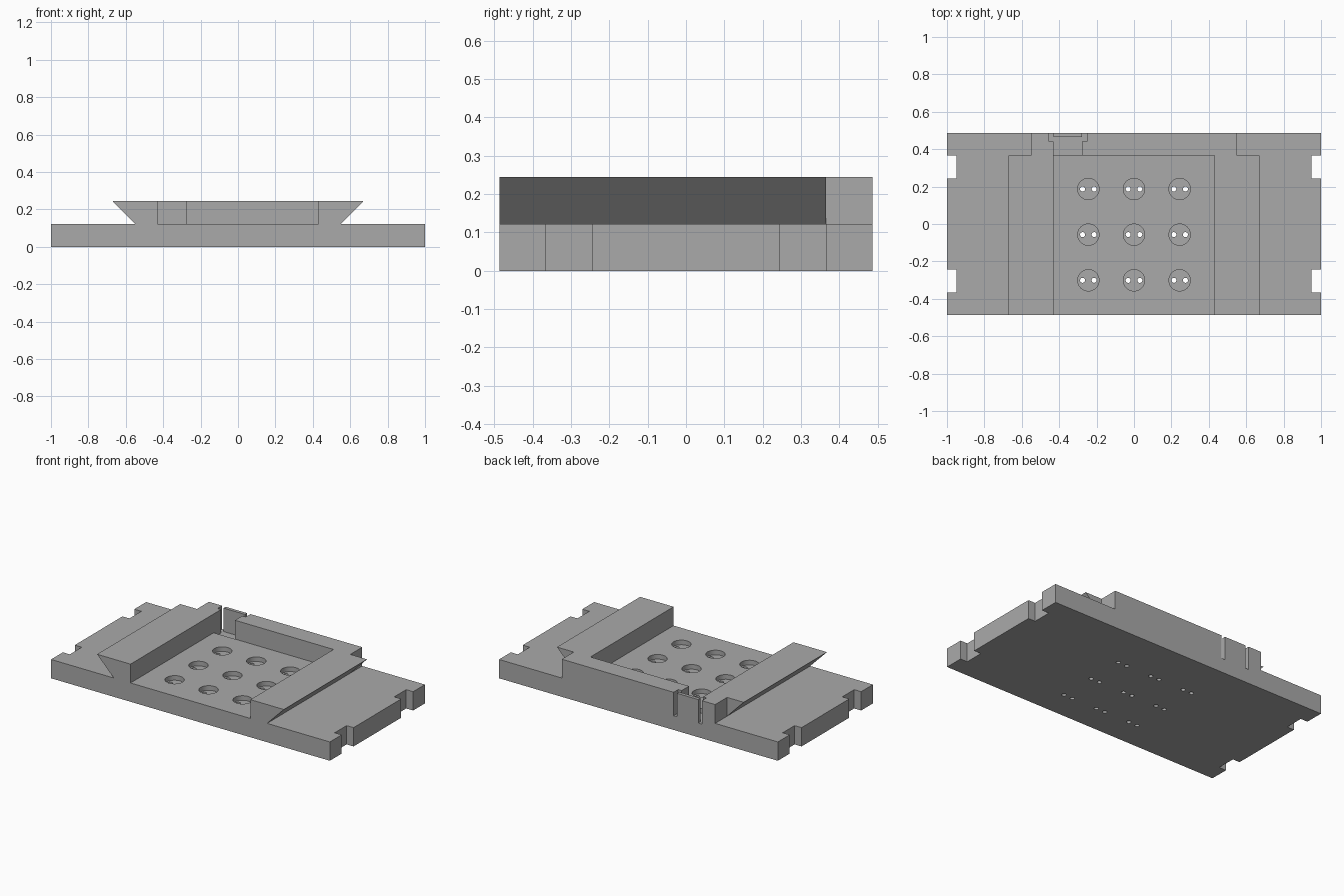
import bpy
import bmesh
from mathutils import Vector

if "Cube" in bpy.data.objects:
    bpy.data.objects.remove(bpy.data.objects["Cube"], do_unlink=True)

PLATE = 0.122      # plate thickness
TOP = 0.244        # top of the raised frame
BACK = 0.487       # half depth
STEP = 0.365       # where the rails meet the back wall
RECESS = 0.092     # floor of sockets and latch slots

grey = bpy.data.materials.new("plain grey")
grey.use_nodes = True
grey.diffuse_color = (0.4, 0.4, 0.4, 1)
grey.node_tree.nodes["Principled BSDF"].inputs["Base Color"].default_value = (0.4, 0.4, 0.4, 1)


def prism(name, points, direction):
    """Extrude a closed outline along a direction."""
    bm = bmesh.new()
    face = bm.faces.new([bm.verts.new(p) for p in points])
    moved = bmesh.ops.extrude_face_region(bm, geom=[face])["geom"]
    verts = [g for g in moved if isinstance(g, bmesh.types.BMVert)]
    bmesh.ops.translate(bm, verts=verts, vec=Vector(direction))
    bmesh.ops.recalc_face_normals(bm, faces=bm.faces)
    mesh = bpy.data.meshes.new(name)
    bm.to_mesh(mesh)
    bm.free()
    obj = bpy.data.objects.new(name, mesh)
    bpy.context.collection.objects.link(obj)
    mesh.materials.append(grey)
    return obj


def box(name, x0, x1, y0, y1, z0, z1):
    outline = [(x0, y0, z0), (x1, y0, z0), (x1, y1, z0), (x0, y1, z0)]
    return prism(name, outline, (0, 0, z1 - z0))


def cylinder(name, x, y, radius, z0, z1, sides):
    bpy.ops.mesh.primitive_cylinder_add(vertices=sides, radius=radius, depth=z1 - z0,
                                        location=(x, y, (z0 + z1) / 2))
    obj = bpy.context.object
    obj.name = name
    obj.data.materials.append(grey)
    return obj


def combine(target, other, operation):
    """Apply one exact boolean and discard the helper."""
    other.hide_render = True
    mod = target.modifiers.new(operation, "BOOLEAN")
    mod.operation = operation
    mod.solver = "EXACT"
    mod.object = other
    bpy.context.view_layer.objects.active = target
    bpy.ops.object.modifier_apply(modifier=mod.name)
    bpy.data.objects.remove(other, do_unlink=True)


# Base plate with the back wall
body = box("dovetail_mounting_plate", -1, 1, -BACK, BACK, 0, PLATE)
combine(body, box("back_wall", -0.55, 0.55, STEP, BACK, RECESS, TOP), "UNION")

# Dovetail rails, rooted in the plate
rail = [(0.43, RECESS), (0.55, RECESS), (0.55, PLATE), (0.67, TOP), (0.43, TOP)]
for side in (-1, 1):
    outline = [(side * x, -BACK, z) for x, z in rail]
    combine(body, prism("rail", outline, (0, STEP + BACK, 0)), "UNION")

# Clamp notches in both ends
for side in (-1, 1):
    for y in (-0.305, 0.305):
        x0, x1 = sorted((side * 0.95, side * 1.1))
        combine(body, box("notch", x0, x1, y - 0.061, y + 0.061, -0.1, 0.3), "DIFFERENCE")

# Latch: passage through the wall, gap behind the tongue, slots either side
latch_cuts = [
    (-0.43, -0.277, STEP, 0.45),
    (-0.455, -0.252, 0.44, 0.465),
    (-0.455, -0.43, 0.45, 0.6),
    (-0.277, -0.252, 0.45, 0.6),
]
for cut in latch_cuts:
    combine(body, box("latch_cut", *cut, RECESS, 0.4), "DIFFERENCE")

# Grid of round sockets, each with two wire holes through the plate
for x in (-0.244, 0, 0.244):
    for y in (-0.301, -0.057, 0.187):
        combine(body, cylinder("socket", x, y, 0.057, RECESS, 0.2, 48), "DIFFERENCE")
        for dx in (-0.031, 0.031):
            combine(body, cylinder("wire_hole", x + dx, y, 0.0135, -0.1, 0.2, 24), "DIFFERENCE")

bpy.ops.object.select_all(action="DESELECT")
body.select_set(True)
bpy.context.view_layer.objects.active = body
bpy.ops.object.shade_smooth_by_angle()
